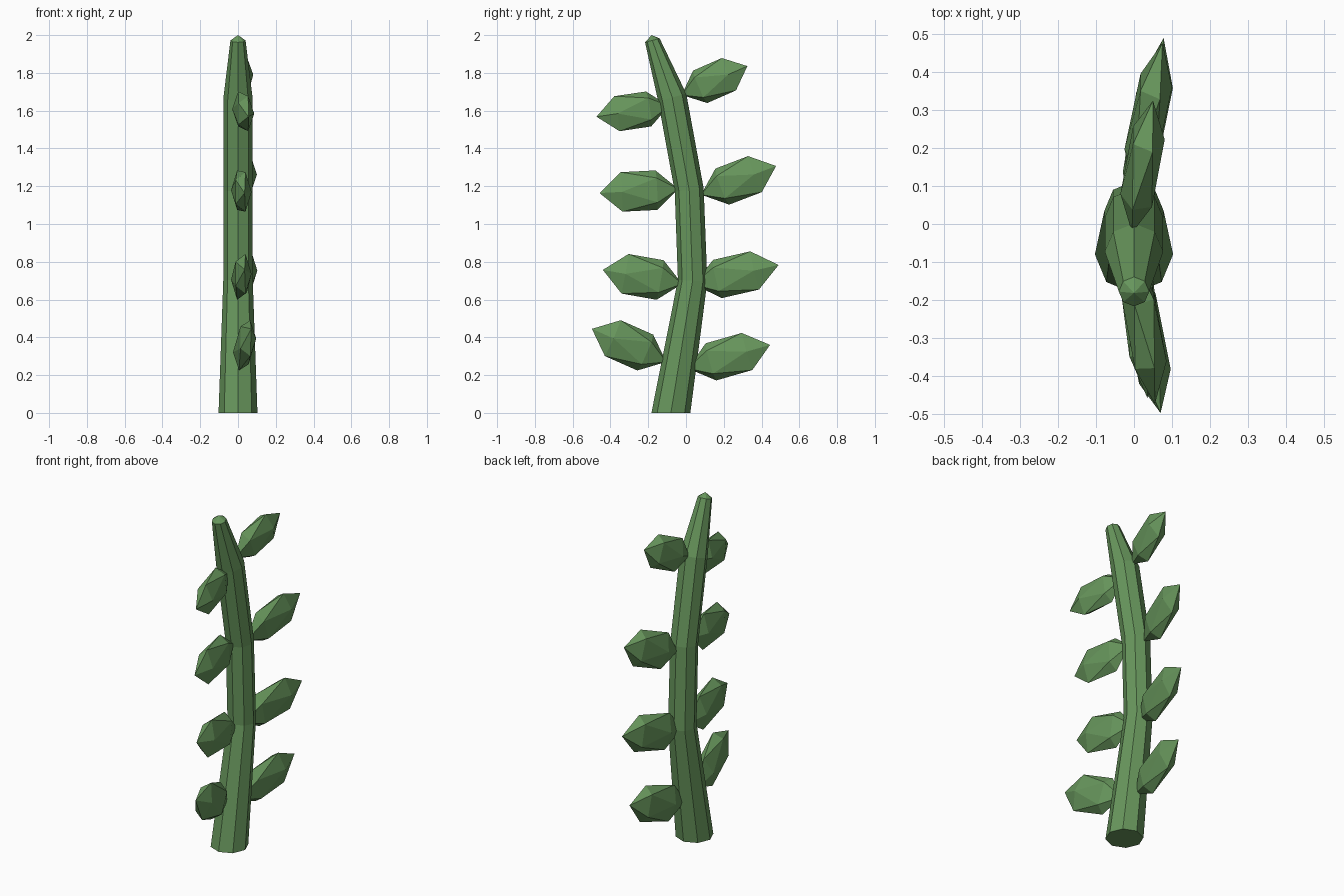
import bpy, bmesh, math
from mathutils import Vector, Matrix

if "Cube" in bpy.data.objects:
    bpy.data.objects.remove(bpy.data.objects["Cube"])

green = bpy.data.materials.new("leaf green")
green.diffuse_color = (0.136, 0.305, 0.107, 1)
green.use_nodes = True
green.node_tree.nodes["Principled BSDF"].inputs["Base Color"].default_value = green.diffuse_color


def finish(bm, name):
    bmesh.ops.recalc_face_normals(bm, faces=bm.faces)
    me = bpy.data.meshes.new(name)
    bm.to_mesh(me)
    bm.free()
    me.materials.append(green)
    ob = bpy.data.objects.new(name, me)
    bpy.context.collection.objects.link(ob)
    return ob


# Stem: eight-sided bent tube; rings are (y, z, radius, tilt about x in degrees)
SIDES = 8
rings = [(-0.08, 0.0, 0.103, 0), (0.035, 0.70, 0.078, -3), (0.017, 1.18, 0.077, 6),
         (-0.073, 1.67, 0.077, 15), (-0.178, 1.972, 0.04, 15)]
bm = bmesh.new()
loops = []
for y, z, r, tilt in rings:
    rot = Matrix.Rotation(math.radians(tilt), 3, 'X')
    loops.append([bm.verts.new(Vector((0, y, z)) + rot @ Vector(
        (r * math.cos(math.tau * i / SIDES), r * math.sin(math.tau * i / SIDES), 0)))
        for i in range(SIDES)])
for a, b in zip(loops, loops[1:]):
    for i in range(SIDES):
        j = (i + 1) % SIDES
        bm.faces.new((a[i], a[j], b[j], b[i]))
bm.faces.new(loops[0])
tip = bm.verts.new((0, -0.182, 2.0))
for i in range(SIDES):
    bm.faces.new((loops[-1][i], loops[-1][(i + 1) % SIDES], tip))
finish(bm, "stem")


# Leaf: flattened icosahedron stretched from base to tip
def leaf(name, base, tip, width):
    base, tip = Vector(base), Vector(tip)
    axis = (tip - base).normalized()
    half = (tip - base).length / 2
    thick = Vector((1, 0, 0))
    thick = (thick - axis * thick.dot(axis)).normalized()
    side = axis.cross(thick)
    rot = Matrix((thick, side, axis)).transposed().to_4x4()
    bm = bmesh.new()
    bmesh.ops.create_icosphere(bm, subdivisions=1, radius=1.0)
    bm.transform(Matrix.Translation((base + tip) / 2) @ rot
                 @ Matrix.Diagonal((0.052, width, half, 1)))
    finish(bm, name)


leaves = [
    ((0, 0.01, 0.235), (0.06, 0.445, 0.36), 0.12),
    ((0, 0.04, 0.68), (0.078, 0.49, 0.783), 0.122),
    ((0, 0.08, 1.155), (0.075, 0.477, 1.307), 0.12),
    ((-0.005, -0.023, 1.683), (0.05, 0.325, 1.836), 0.11),
    ((0, -0.105, 0.27), (0.07, -0.498, 0.445), 0.122),
    ((0, -0.02, 0.683), (0.035, -0.44, 0.757), 0.125),
    ((0, -0.04, 1.185), (0.035, -0.458, 1.164), 0.123),
    ((0, -0.09, 1.625), (0.055, -0.474, 1.568), 0.11),
]
for n, (b, t, w) in enumerate(leaves, 1):
    leaf(f"leaf_{n}", b, t, w)
